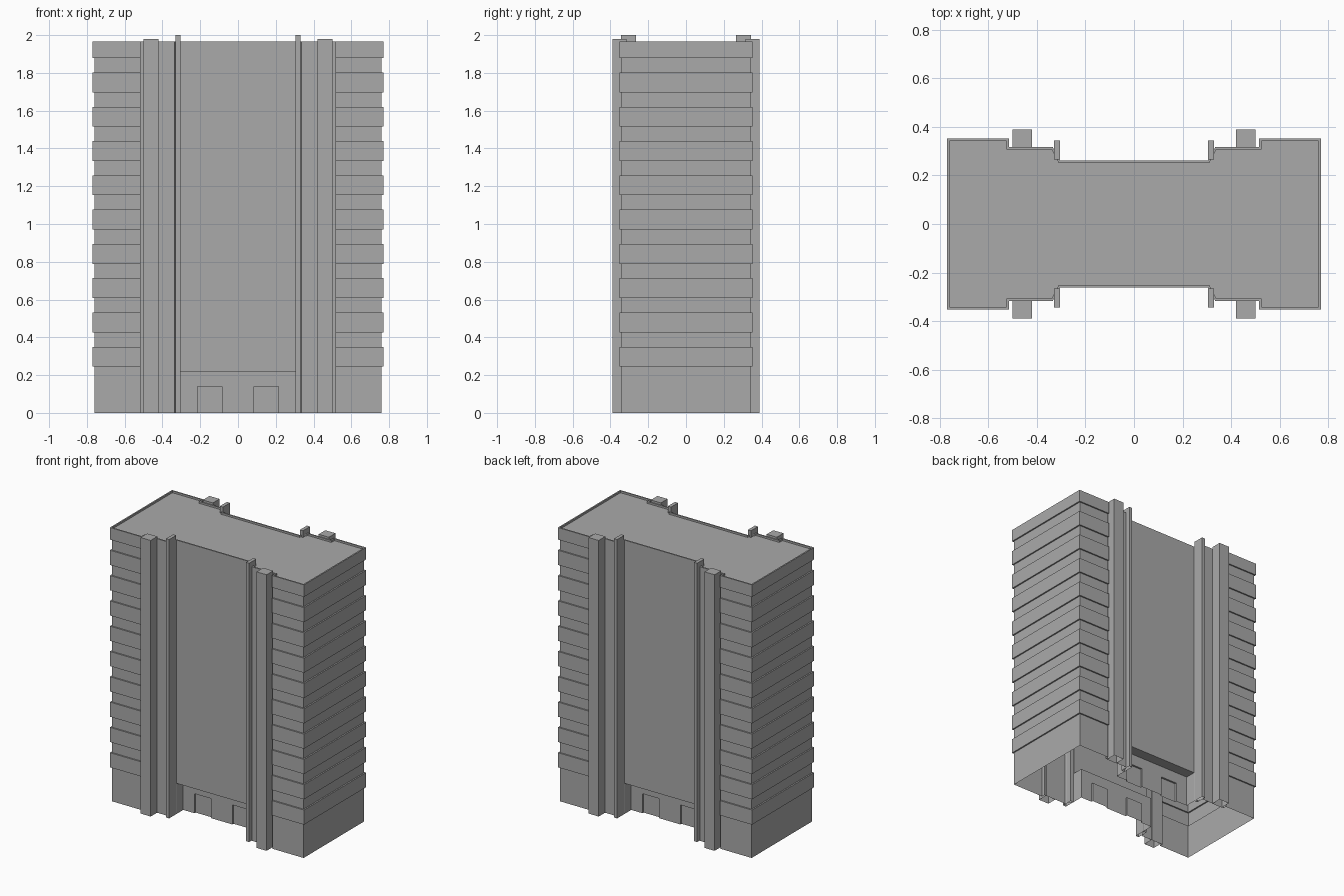
import bpy, bmesh

if "Cube" in bpy.data.objects:
    bpy.data.objects.remove(bpy.data.objects["Cube"], do_unlink=True)

# One plain grey for the whole building
grey = bpy.data.materials.new("concrete_grey")
grey.use_nodes = True
grey.diffuse_color = (0.4, 0.4, 0.4, 1)
grey.node_tree.nodes["Principled BSDF"].inputs["Base Color"].default_value = (0.4, 0.4, 0.4, 1)


def finish(bm, name):
    bmesh.ops.recalc_face_normals(bm, faces=bm.faces)
    mesh = bpy.data.meshes.new(name)
    bm.to_mesh(mesh)
    bm.free()
    mesh.materials.append(grey)
    obj = bpy.data.objects.new(name, mesh)
    bpy.context.collection.objects.link(obj)
    return obj


def outline(out=0.0, inset=0.0, centre=0.262, door=0.262):
    """Floor plan, mirrored from one quarter; out pushes only the end blocks."""
    i = inset
    q = [(0.76 + out - i, 0.342 + out - i), (0.515 + i, 0.342 + out - i),
         (0.515 + i, 0.318 - i), (0.335 + i / 2, 0.318 - i),
         (0.305 + i / 2, 0.262 - i), (0.305 + i / 2, centre - i),
         (0.215, centre - i), (0.215, door - i),
         (0.085, door - i), (0.085, centre - i)]
    back = q + [(-x, y) for x, y in reversed(q)]
    return back + [(-x, -y) for x, y in back]


# Levels from the ground up: doors, entrance recess, storey bands, parapet
TOP, ROOF, STOREY = 1.965, 1.952, 0.1815
levels = [(0, outline(centre=0.185, door=0.172)),
          (0.14, outline(centre=0.185, door=0.172)),
          (0.14, outline(centre=0.185, door=0.185)),
          (0.22, outline(centre=0.185, door=0.185)),
          (0.22, outline())]
for n in range(10):
    low = 0.245 + n * STOREY
    high = min(low + 0.105, TOP)
    levels += [(low, outline()), (low, outline(out=0.01)), (high, outline(out=0.01))]
    if high < TOP:
        levels.append((high, outline()))
levels += [(TOP, outline(out=0.01, inset=0.01)), (ROOF, outline(out=0.01, inset=0.01))]

# Tower shell, open underneath
bm = bmesh.new()
rings = [[bm.verts.new((x, y, z)) for x, y in pts] for z, pts in levels]
for a, b in zip(rings, rings[1:]):
    for k in range(len(a)):
        m = (k + 1) % len(a)
        bm.faces.new((a[k], a[m], b[m], b[k]))
bm.faces.new(rings[-1])
bmesh.ops.remove_doubles(bm, verts=bm.verts, dist=0.0005)
bmesh.ops.dissolve_limit(bm, angle_limit=0.01, verts=bm.verts, edges=bm.edges)
finish(bm, "tower_shell")


def shaft(name, x0, x1, y0, y1, top):
    """Upright box from the ground, without an underside."""
    bm = bmesh.new()
    bmesh.ops.create_cube(bm, size=1)
    for v in bm.verts:
        v.co.x = x0 if v.co.x < 0 else x1
        v.co.y = y0 if v.co.y < 0 else y1
        v.co.z = 0 if v.co.z < 0 else top
    base = [f for f in bm.faces if all(v.co.z == 0 for v in f.verts)]
    bmesh.ops.delete(bm, geom=base, context='FACES_ONLY')
    finish(bm, name)


# Columns and thin fins flanking the central wall on both faces
for sx, side in ((1, "left"), (-1, "right")):
    for sy, face in ((-1, "front"), (1, "back")):
        for part, xs, ys, top in (("column", (0.42, 0.5), (0.315, 0.39), 1.98),
                                  ("fin", (0.305, 0.33), (0.265, 0.345), 2.0)):
            shaft(f"{face}_{side}_{part}", *sorted(sx * x for x in xs),
                  *sorted(sy * y for y in ys), top)
